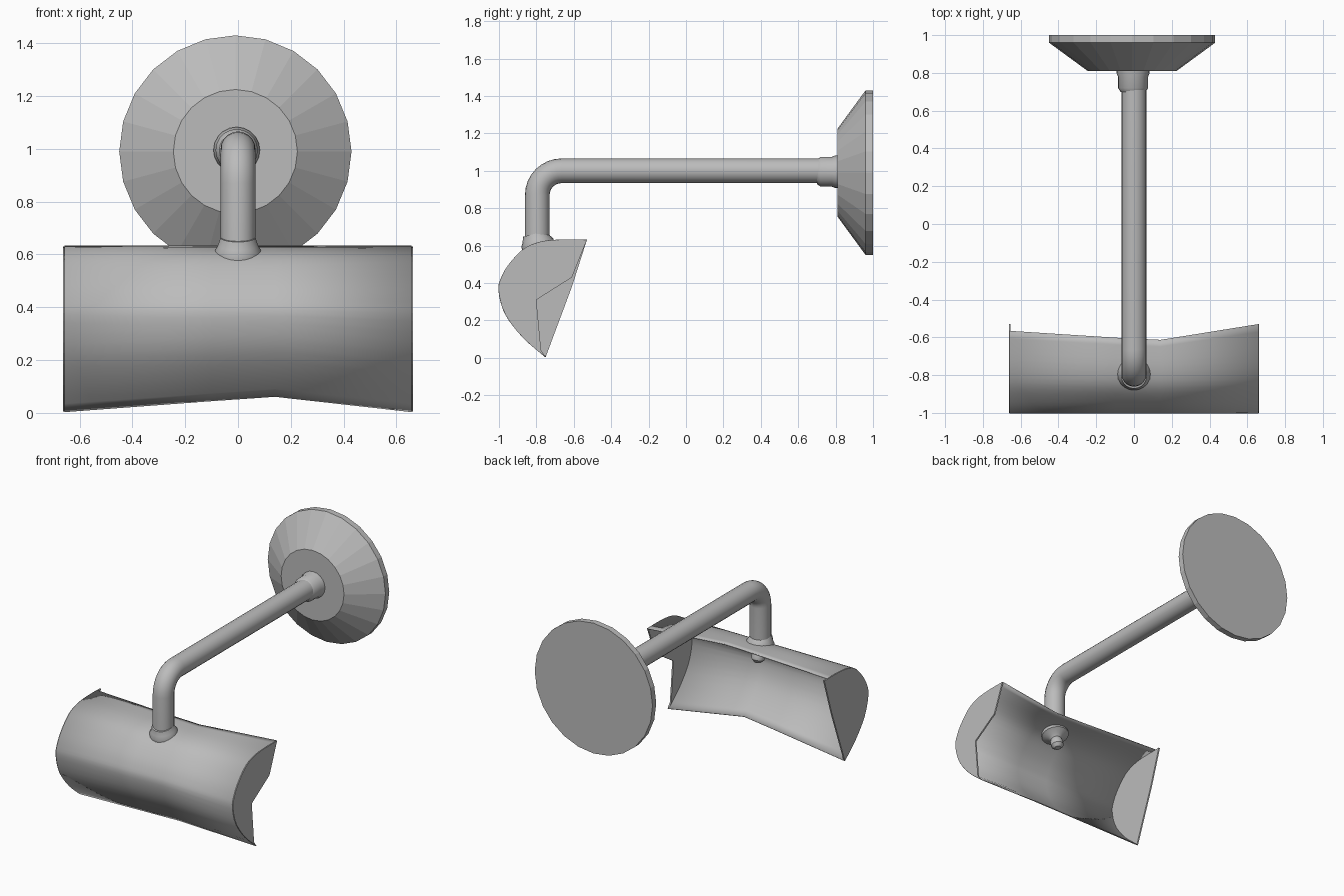
import bpy, bmesh
from math import cos, sin, pi, radians
from mathutils import Vector, Matrix

cube = bpy.data.objects.get("Cube")
if cube:
    bpy.data.objects.remove(cube, do_unlink=True)

GREY = (0.5, 0.5, 0.5, 1.0)
metal = bpy.data.materials.new("grey_metal")
metal.use_nodes = True
metal.diffuse_color = GREY
metal.node_tree.nodes["Principled BSDF"].inputs["Base Color"].default_value = GREY


def finish(name, bm, smooth=None):
    bmesh.ops.recalc_face_normals(bm, faces=bm.faces)
    mesh = bpy.data.meshes.new(name)
    bm.to_mesh(mesh)
    bm.free()
    mesh.materials.append(metal)
    obj = bpy.data.objects.new(name, mesh)
    bpy.context.collection.objects.link(obj)
    if smooth:
        bpy.ops.object.select_all(action='DESELECT')
        obj.select_set(True)
        bpy.context.view_layer.objects.active = obj
        bpy.ops.object.shade_smooth_by_angle(angle=radians(smooth))
    return obj


def skin(bm, rings, closed=True):
    """Join equal rows of vertices with quads."""
    n = len(rings[0])
    for a, b in zip(rings, rings[1:]):
        for i in range(n if closed else n - 1):
            j = (i + 1) % n
            bm.faces.new((a[i], a[j], b[j], b[i]))


def lathe(name, rows, matrix, sides, smooth=None):
    """Revolve (radius, height) rows about local z and cap both ends."""
    bm = bmesh.new()
    rings = [[bm.verts.new(matrix @ Vector((r * cos(2 * pi * i / sides),
                                            r * sin(2 * pi * i / sides), h)))
              for i in range(sides)] for r, h in rows]
    skin(bm, rings)
    bm.faces.new(rings[0])
    bm.faces.new(rings[-1])
    return finish(name, bm, smooth)


# Wall mount and arm collar, both turned about the y axis
along_y = Matrix.Rotation(-pi / 2, 4, 'X')
lathe("wall_mount", [(0.235, 0.81), (0.44, 0.96), (0.44, 1.0)],
      Matrix.Translation((-0.01, 0, 0.99)) @ along_y, 24)
lathe("arm_collar", [(0.066, 0.70), (0.08, 0.72), (0.08, 0.78), (0.088, 0.80), (0.088, 0.82)],
      Matrix.Translation((-0.005, 0, 0.995)) @ along_y, 20, 40)

# Bent arm: a circle swept along a straight, a quarter bend and a drop
BEND_Y, BEND_Z, BEND_R, TUBE_R = -0.665, 0.87, 0.13, 0.066
frames = [(0.82, 1.0, 0.0)]
for k in range(9):
    a = k / 8 * pi / 2
    frames.append((BEND_Y - BEND_R * sin(a), BEND_Z + BEND_R * cos(a), a))
frames.append((-0.795, 0.6, pi / 2))
bm = bmesh.new()
rings = []
for y, z, a in frames:
    rings.append([bm.verts.new((TUBE_R * cos(t),
                                y - TUBE_R * sin(t) * sin(a),
                                z + TUBE_R * sin(t) * cos(a)))
                  for t in (2 * pi * i / 20 for i in range(20))])
skin(bm, rings)
bm.faces.new(rings[0])
bm.faces.new(rings[-1])
finish("arm", bm, 40)

# Joint through the shade, with a knob on the inside
lathe("shade_joint", [(0.066, 0.05), (0.076, 0.02), (0.088, 0.0), (0.088, -0.025),
                      (0.05, -0.045), (0.035, -0.06), (0.042, -0.085),
                      (0.04, -0.11), (0.02, -0.13)],
      Matrix.Translation((0, -0.795, 0.615)) @ Matrix.Rotation(0.25, 4, 'X'), 20, 40)

# Shade cross-section (y, z), from the top lip to the bottom lip
KNOTS = [Vector(p) for p in (
    (-0.53, 0.63), (-0.66, 0.63), (-0.77, 0.62), (-0.86, 0.585), (-0.94, 0.505),
    (-0.985, 0.43), (-1.0, 0.36), (-0.965, 0.235), (-0.87, 0.11), (-0.75, 0.005))]


def section(t):
    """Smooth point on the cross-section, t from 0 to 1."""
    s = min(max(t, 0), 1) * (len(KNOTS) - 1)
    i = min(int(s), len(KNOTS) - 2)
    f = s - i
    b, c = KNOTS[i], KNOTS[i + 1]
    a = KNOTS[i - 1] if i else 2 * b - c
    d = KNOTS[i + 2] if i + 2 < len(KNOTS) else 2 * c - b
    return 0.5 * (2 * b + (c - a) * f + (2 * a - 5 * b + 4 * c - d) * f * f
                  + (3 * b - a - 3 * c + d) * f ** 3)


STEPS = 28
HALF = 0.658


# Curved shade, whose lips are cut back towards the middle
bm = bmesh.new()
rows = []
for x, start, end in ((-HALF, 0.03, 1.0), (-0.1, 0.06, 0.955),
                      (0.14, 0.07, 0.937), (HALF, 0.0, 1.0)):
    pts = [section(start + (end - start) * i / STEPS) for i in range(STEPS + 1)]
    rows.append([bm.verts.new((x, p.x, p.y)) for p in pts])
skin(bm, rows, closed=False)
shade = finish("shade", bm, 40)
solid = shade.modifiers.new("thickness", 'SOLIDIFY')
solid.thickness = 0.006
solid.offset = 0

# End plates: one nearly full, one with a notch
for name, x, inner in (("right_end_plate", -HALF, [(-0.61, 0.38)]),
                       ("left_end_plate", HALF, [(-0.775, 0.04), (-0.8, 0.31), (-0.61, 0.43)])):
    outline = [section(i / STEPS) for i in range(STEPS + 1)] + [Vector(p) for p in inner]
    bm = bmesh.new()
    face = bm.faces.new([bm.verts.new((x - 0.005, p.x, p.y)) for p in outline])
    moved = bmesh.ops.extrude_face_region(bm, geom=[face])["geom"]
    bmesh.ops.translate(bm, vec=(0.01, 0, 0),
                        verts=[g for g in moved if isinstance(g, bmesh.types.BMVert)])
    finish(name, bm)
